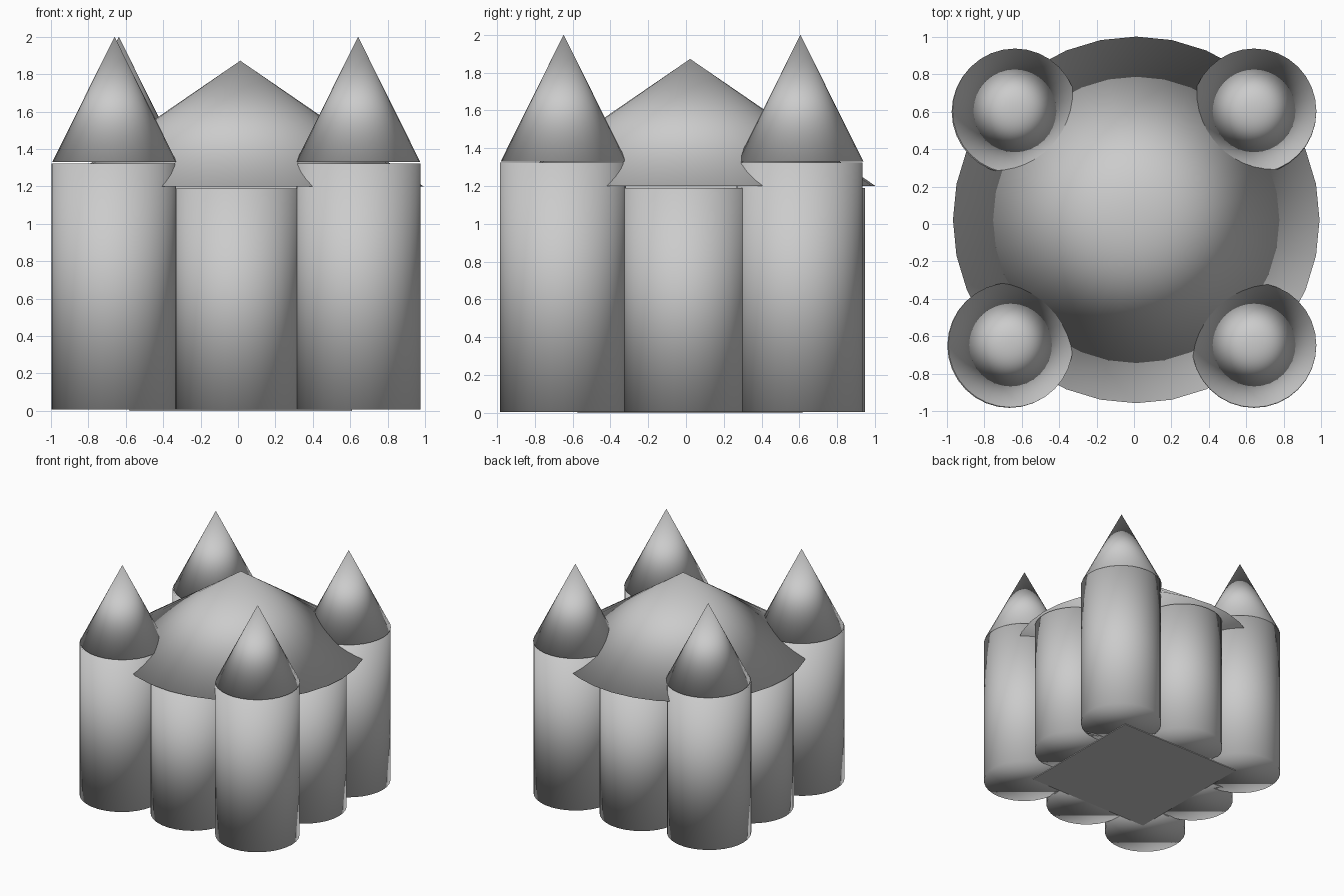
import bpy

if "Cube" in bpy.data.objects:
    bpy.data.objects.remove(bpy.data.objects["Cube"])

R = 0.333          # radius shared by every tower
Z0 = 0.006         # towers start just above the core's floor


def finish(name):
    obj = bpy.context.object
    obj.name = name
    bpy.ops.object.shade_smooth()
    return obj


def column(name, x, y, top):
    bpy.ops.mesh.primitive_cylinder_add(
        vertices=32, radius=R, depth=top - Z0, location=(x, y, (top + Z0) / 2))
    return finish(name)


def roof(name, x, y, radius, base, tip):
    bpy.ops.mesh.primitive_cone_add(
        vertices=32, radius1=radius, radius2=0, depth=tip - base,
        location=(x, y, (base + tip) / 2))
    return finish(name)


# Square core, flat shaded
bpy.ops.mesh.primitive_cube_add(size=1, location=(0.015, 0.02, 0.6))
core = bpy.context.object
core.name = "core_block"
core.scale = (1.19, 1.19, 1.2)

# Tall corner towers with pointed roofs: tower centre, roof centre
corners = {
    "front_left": (-0.665, -0.65, -0.66, -0.647),
    "front_right": (0.642, -0.65, 0.642, -0.647),
    "back_left": (-0.642, 0.6, -0.637, 0.605),
    "back_right": (0.642, 0.6, 0.642, 0.605),
}
for place, (x, y, rx, ry) in corners.items():
    column(place + "_tower", x, y, 1.323)
    roof(place + "_tower_roof", rx, ry, R, 1.33, 2.0)

# Shorter half-embedded columns in the middle of each wall
walls = {
    "front": (-0.005, -0.615),
    "back": (-0.005, 0.615),
    "left": (-0.632, 0.0),
    "right": (0.64, 0.0),
}
for place, (x, y) in walls.items():
    column(place + "_wall_column", x, y, 1.19)

# Wide central roof
roof("main_roof", 0.012, 0.022, 0.98, 1.2, 1.872)
